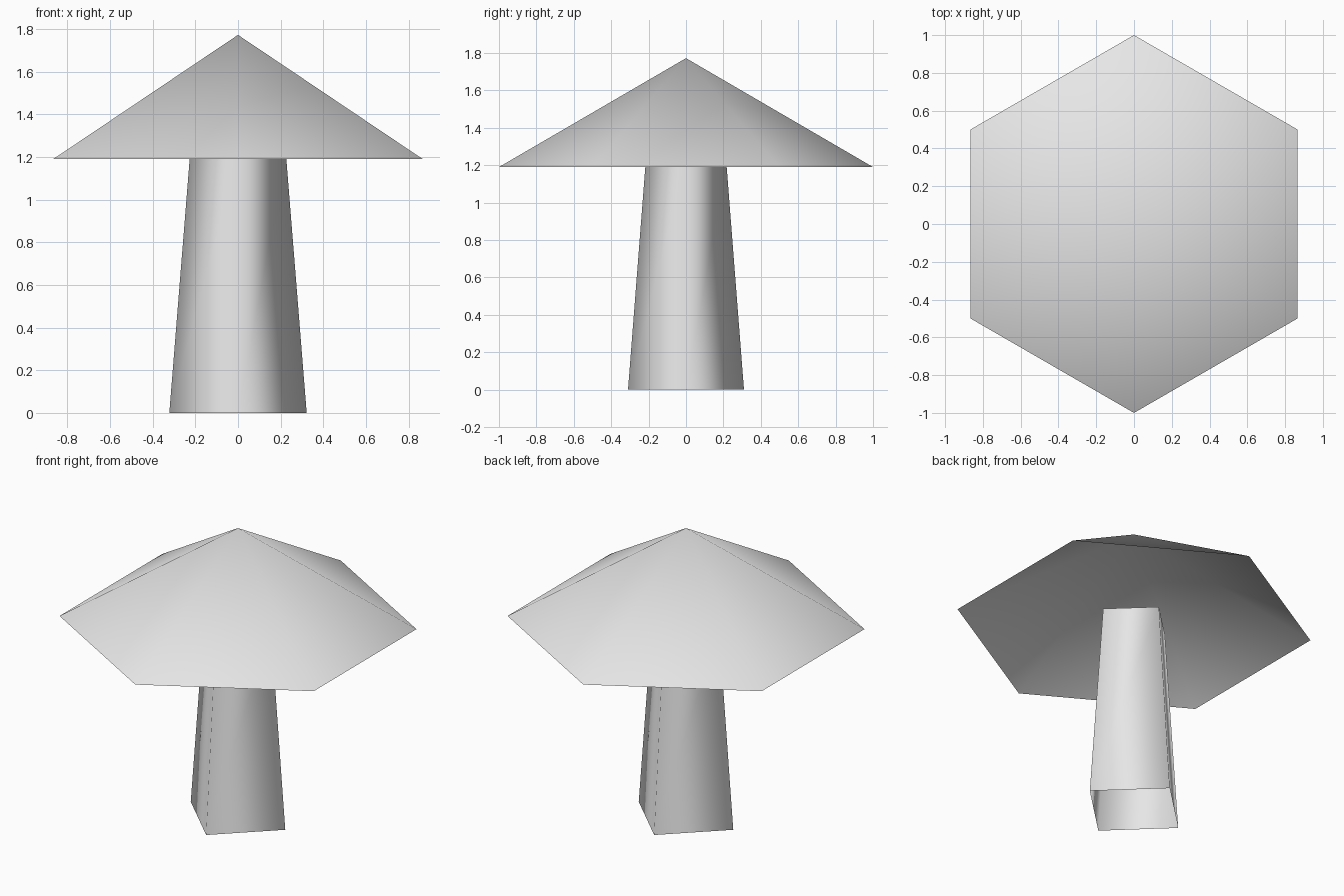
import bpy
import bmesh
from math import sin, cos, tau

old = bpy.data.objects.get("Cube")
if old:
    bpy.data.objects.remove(old, do_unlink=True)

# One plain grey for the whole model
grey = bpy.data.materials.new("plain_grey")
grey.use_nodes = True
colour = (0.8, 0.8, 0.8, 1)
grey.diffuse_color = colour
grey.node_tree.nodes["Principled BSDF"].inputs["Base Color"].default_value = colour


def ring(bm, sides, rx, ry, z):
    """Ring of vertices, the first one on the +y axis."""
    steps = [tau * i / sides for i in range(sides)]
    return [bm.verts.new((-rx * sin(a), ry * cos(a), z)) for a in steps]


def finish(bm, name):
    bmesh.ops.recalc_face_normals(bm, faces=bm.faces)
    for face in bm.faces:
        face.smooth = True
    mesh = bpy.data.meshes.new(name)
    bm.to_mesh(mesh)
    bm.free()
    mesh.materials.append(grey)
    obj = bpy.data.objects.new(name, mesh)
    bpy.context.collection.objects.link(obj)
    return obj


# Cap: six-sided cone, open underneath
bm = bmesh.new()
rim = ring(bm, 6, 1, 1, 1.19)
peak = bm.verts.new((0, 0, 1.772))
for i, v in enumerate(rim):
    bm.faces.new((v, rim[(i + 1) % 6], peak))
finish(bm, "cap")

# Stem: four-sided tapered tube with its corners on the axes, open at the ends
bm = bmesh.new()
foot = ring(bm, 4, 0.322, 0.31, 0)
head = ring(bm, 4, 0.225, 0.216, 1.21)
for i in range(4):
    j = (i + 1) % 4
    bm.faces.new((foot[i], foot[j], head[j], head[i]))
finish(bm, "stem")
